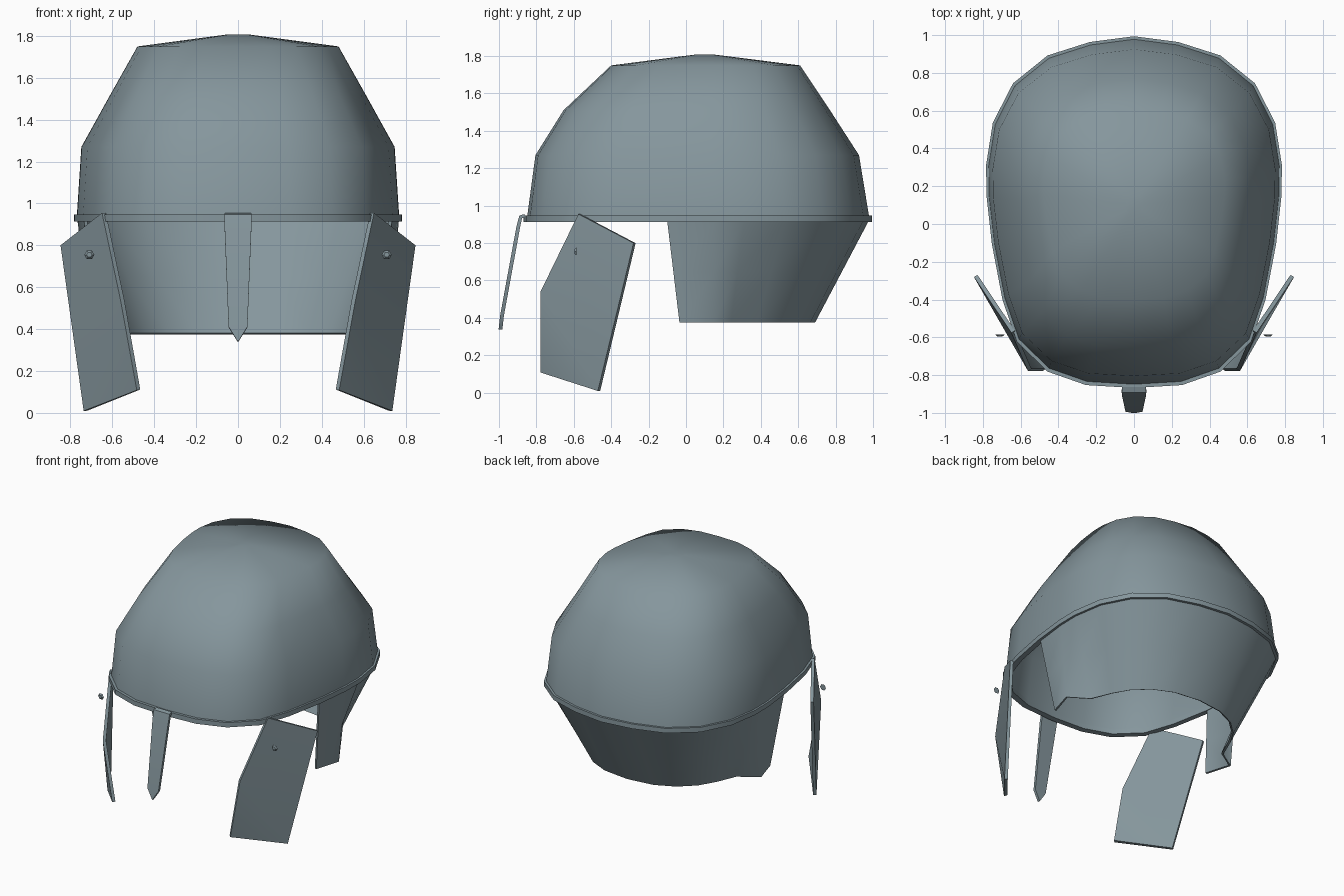
import bpy, bmesh, math
from mathutils import Vector

if "Cube" in bpy.data.objects:
    bpy.data.objects.remove(bpy.data.objects["Cube"])

steel = bpy.data.materials.new("steel_grey")
steel.diffuse_color = (0.235, 0.305, 0.335, 1)
steel.use_nodes = True
steel.node_tree.nodes["Principled BSDF"].inputs["Base Color"].default_value = steel.diffuse_color


def make(name, verts, faces, thickness=0, offset=-1, angle=70):
    """Mesh object with optional thickness and edge-limited smooth shading."""
    me = bpy.data.meshes.new(name)
    me.from_pydata([tuple(v) for v in verts], [], faces)
    me.update()
    ob = bpy.data.objects.new(name, me)
    bpy.context.collection.objects.link(ob)
    me.materials.append(steel)
    bpy.ops.object.select_all(action='DESELECT')
    bpy.context.view_layer.objects.active = ob
    ob.select_set(True)
    if thickness:
        mod = ob.modifiers.new("thickness", 'SOLIDIFY')
        mod.thickness = thickness
        mod.offset = offset
        bpy.ops.object.modifier_apply(modifier=mod.name)
    bpy.ops.object.shade_smooth_by_angle(angle=math.radians(angle))
    return ob


def strip(rows, closed=False, wrap=False):
    """Join rows of equal length with quads."""
    n, m = len(rows[0]), len(rows)
    verts = [p for r in rows for p in r]
    faces = []
    for j in range(m if wrap else m - 1):
        k = (j + 1) % m
        for i in range(n if closed else n - 1):
            h = (i + 1) % n
            faces.append((j*n + i, j*n + h, k*n + h, k*n + i))
    return verts, faces


# Egg-shaped plan, right half from the brow to the back
half = [(0, -.85), (.25, -.835), (.45, -.765), (.61, -.61), (.685, -.39),
        (.74, -.1), (.768, .15), (.77, .31), (.735, .53), (.63, .735),
        (.45, .88), (.23, .95), (0, .98)]
plan = half + [(-x, y) for x, y in half[-2:0:-1]]


def ring(width, y0, y1, z):
    return [(x * width / .77, y0 + (y + .85) / 1.83 * (y1 - y0), z) for x, y in plan]


# Dome
rows = [ring(.77, -.85, .98, .935), ring(.748, -.805, .925, 1.27),
        ring(.615, -.655, .77, 1.51), ring(.48, -.40, .61, 1.75),
        ring(.045, .05, .15, 1.808)]
verts, faces = strip(rows, closed=True)
n = len(plan)
faces.append(tuple(range(4*n, 5*n)))
make("dome", verts, faces, .02)

# Rim band
rows = [ring(w, a, b, z) for w, a, b, z in
        [(.783, -.868, .994, .913), (.783, -.868, .994, .948),
         (.745, -.825, .955, .948), (.745, -.825, .955, .913)]]
make("rim_band", *strip(rows, closed=True, wrap=True), angle=40)

# Neck guard: hangs from the back of the rim, with upright ear corners
top = [(.735, -.1), (.765, .15), (.768, .31), (.733, .53), (.628, .73),
       (.45, .875), (.23, .945), (0, .975)]
low = [(.665, -.035), (.72, .15), (.58, .24), (.52, .38), (.45, .5),
       (.34, .6), (.2, .665), (0, .69)]


def both(pts):
    return pts + [(-x, y) for x, y in pts[-2::-1]]


rows = [[(x, y, .375) for x, y in both(low)],
        [((a + c) / 2, (b + d) / 2, .645) for (a, b), (c, d) in zip(both(low), both(top))],
        [(x, y, .915) for x, y in both(top)]]
make("neck_guard", *strip(rows), .015)

# Cheek plates and their rivets
cheek = [(.64, -.57, .955), (.838, -.275, .80), (.728, -.465, .01),
         (.475, -.772, .11), (.552, -.772, .54)]
for side, s in (("right", 1), ("left", -1)):
    faces = [(0, 4, 2, 1), (4, 3, 2)]
    if s < 0:
        faces = [f[::-1] for f in faces]
    make(side + "_cheek_plate", [(s*x, y, z) for x, y, z in cheek], faces, .022, 0, 40)

    hexes = []
    for r, y in ((.024, -.586), (.013, -.596)):
        hexes.append([(s*.71 + r*math.cos(a*math.pi/3), y,
                       .755 + r*math.sin(a*math.pi/3)) for a in range(6)])
    verts, faces = strip(hexes, closed=True)
    faces += [tuple(range(5, -1, -1)), tuple(range(6, 12))]
    make(side + "_rivet", verts, faces, angle=30)

# Nose guard: narrow bar with a pointed tip
path = [(.062, -.862, .945), (.065, -.884, .94), (.064, -.897, .885), (.045, -.984, .41)]
verts = [(s*x, y, z) for x, y, z in path for s in (-1, 1)] + [(0, -.992, .338)]
faces = [(2*i + 2, 2*i + 3, 2*i + 1, 2*i) for i in range(3)] + [(6, 8, 7)]
make("nose_guard", verts, faces, .02, 0, 40)
